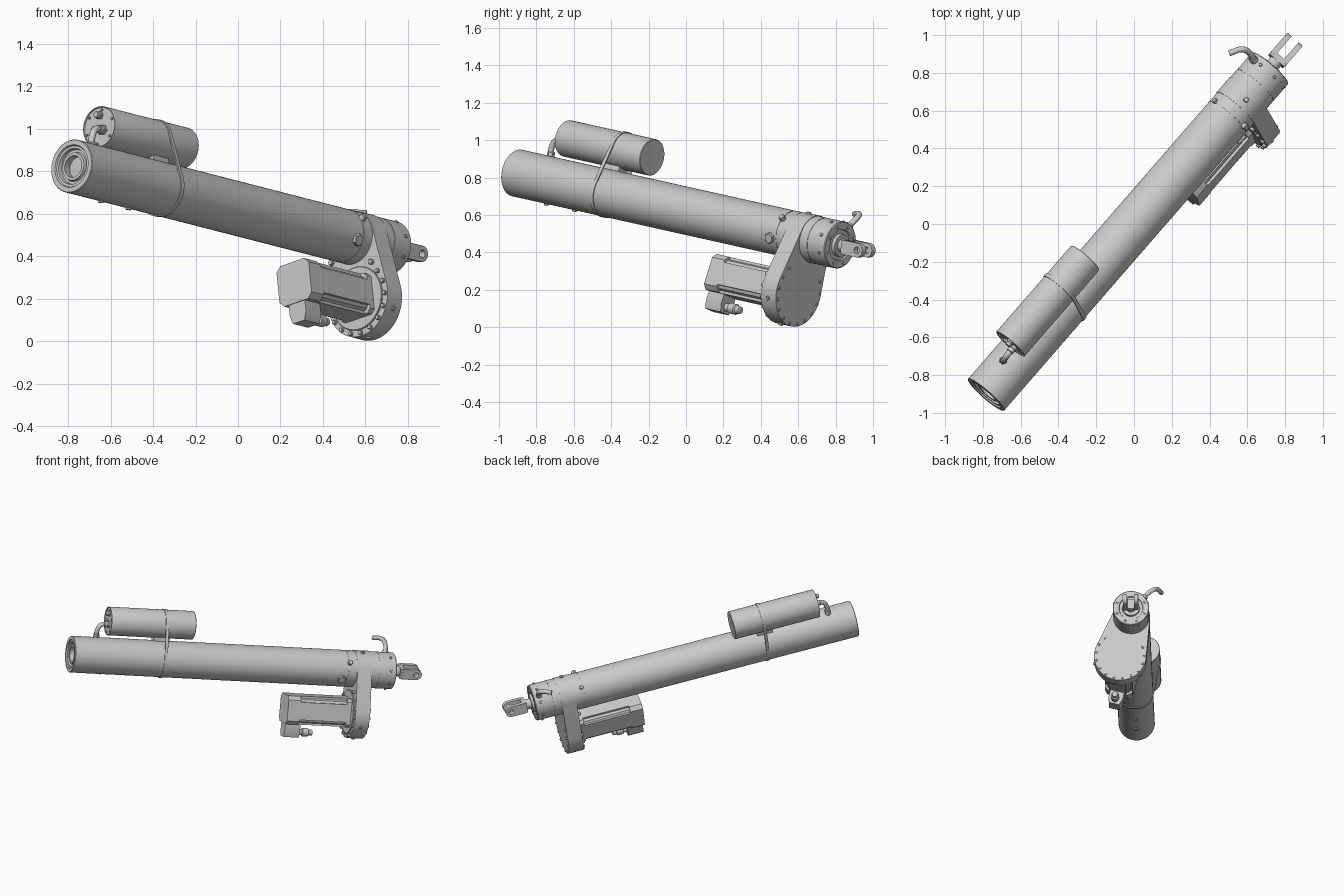
import bpy, bmesh, math
from mathutils import Vector, Matrix

if "Cube" in bpy.data.objects:
    bpy.data.objects.remove(bpy.data.objects["Cube"])

# Local frame: X = side, Y = along the cylinder axis, Z = up from the cylinder
U = Vector((0.647, 0.744, -0.166)).normalized()
S = Vector((U.y, -U.x, 0)).normalized()
N = S.cross(U)
M = Matrix.Translation((-0.784, -0.905, 0.825)) @ Matrix((S, U, N)).transposed().to_4x4()

TILT = math.atan2(0.08, 0.29)
GC = (0.08, -0.29)          # gearbox and motor centre
RC = (-0.079, 0.23)         # reservoir centre
R, RR, GR = 0.127, 0.099, 0.183


def finish(name, bm):
    bmesh.ops.remove_doubles(bm, verts=bm.verts, dist=1e-5)
    bmesh.ops.recalc_face_normals(bm, faces=bm.faces)
    me = bpy.data.meshes.new(name)
    bm.to_mesh(me)
    bm.free()
    ob = bpy.data.objects.new(name, me)
    bpy.context.collection.objects.link(ob)
    ob.matrix_world = M
    return ob


def lathe(name, prof, origin=(0, 0, 0), axis=(0, 1, 0), segs=64):
    """Revolve (distance, radius) pairs about an axis."""
    bm = bmesh.new()
    rot = Vector((0, 0, 1)).rotation_difference(Vector(axis)).to_matrix()
    rings = []
    for d, r in prof:
        rings.append([bm.verts.new(Vector(origin) + rot @ Vector(
            (r * math.cos(k * math.tau / segs), r * math.sin(k * math.tau / segs), d)))
            for k in range(segs)])
    for a, b in zip(rings, rings[1:]):
        for k in range(segs):
            j = (k + 1) % segs
            bm.faces.new((a[k], a[j], b[j], b[k]))
    for ring, (d, r) in ((rings[0], prof[0]), (rings[-1], prof[-1])):
        if r > 0:
            bm.faces.new(ring)
    return finish(name, bm)


def rod(name, p, axis, length, r, segs=16):
    c = min(0.003, r * 0.2)
    return lathe(name, [(0, r), (length - c, r), (length, r - c)], p, axis, segs)


def prism(name, pts, y0, y1, inner=None):
    """Extrude an outline in (side, up) along the axis, optionally as a ring."""
    bm = bmesh.new()
    mk = lambda ps, y: [bm.verts.new((p[0], y, p[1])) for p in ps]
    loops = [mk(pts, y0), mk(pts, y1)]
    if inner:
        loops += [mk(inner, y1), mk(inner, y0), loops[0]]
    else:
        bm.faces.new(loops[0])
        bm.faces.new(loops[1])
    for a, b in zip(loops, loops[1:]):
        for k in range(len(a)):
            j = (k + 1) % len(a)
            bm.faces.new((a[k], a[j], b[j], b[k]))
    return finish(name, bm)


def belt(c0, r0, c1, r1, n=40):
    """Outline of a taut loop around two circles."""
    dx, dy = c1[0] - c0[0], c1[1] - c0[1]
    th, al = math.atan2(dy, dx), math.acos((r0 - r1) / math.hypot(dx, dy))
    arc = lambda c, r, a, b: [(c[0] + r * math.cos(a + (b - a) * k / n),
                               c[1] + r * math.sin(a + (b - a) * k / n)) for k in range(n + 1)]
    return arc(c0, r0, th + al, th + math.tau - al) + arc(c1, r1, th - al, th + al)


def tilt(a, b):
    c, s = math.cos(TILT), math.sin(TILT)
    return (GC[0] + a * c - b * s, GC[1] + a * s + b * c)


def pipe(name, pts, r):
    cu = bpy.data.curves.new(name, 'CURVE')
    cu.dimensions, cu.bevel_depth, cu.bevel_resolution, cu.use_fill_caps = '3D', r, 4, True
    sp = cu.splines.new('BEZIER')
    sp.bezier_points.add(len(pts) - 1)
    for b, p in zip(sp.bezier_points, pts):
        b.co, b.handle_left_type, b.handle_right_type = p, 'AUTO', 'AUTO'
    ob = bpy.data.objects.new(name, cu)
    bpy.context.collection.objects.link(ob)
    ob.matrix_world = M
    bpy.ops.object.select_all(action='DESELECT')
    ob.select_set(True)
    bpy.context.view_layer.objects.active = ob
    bpy.ops.object.convert(target='MESH')


# Main cylinder with stepped, recessed tail face
lathe("main_cylinder", [(0.05, 0), (0.05, 0.052), (0.012, 0.052), (0.012, 0.066), (0.025, 0.070),
                        (0.025, 0.082), (0.008, 0.086), (0.008, 0.098), (0, 0.102), (0, R - 0.003),
                        (0.003, R), (1.975, R), (1.975, R - 0.002), (1.979, R - 0.002),
                        (1.979, R), (2.05, R), (2.05, 0)], segs=96)
# Head with end flange and rod gland
lathe("cylinder_head", [(2.05, 0), (2.05, R), (2.20, R), (2.20, R - 0.002), (2.204, R - 0.002),
                        (2.204, R), (2.322, R), (2.326, R - 0.004), (2.326, 0.085), (2.318, 0.082),
                        (2.318, 0.062), (2.338, 0.060), (2.338, 0.036), (2.39, 0.036), (2.39, 0)], segs=96)
for k in range(8):
    a = (k + 0.5) * math.tau / 8
    d = Vector((math.cos(a), 0, math.sin(a)))
    rod("head_screw", d * (R - 0.004) + Vector((0, 2.285, 0)), d, 0.011, 0.009, 12)
    rod("face_screw", d * 0.104 + Vector((0, 2.32, 0)), (0, 1, 0), 0.011, 0.008, 12)

# Clevis: base block and two rounded arms with a pin hole
base = [(-0.052, -0.036), (0.052, -0.036), (0.052, 0.036), (-0.052, 0.036)]
prism("clevis_base", base, 2.375, 2.405)
for side in (-1, 1):
    bm = bmesh.new()
    n, yc, x0, x1 = 32, 2.49, side * 0.024, side * 0.054
    outer, hole = [], []
    for k in range(n):
        a = k * math.tau / n
        c, s = math.cos(a), math.sin(a)
        if c < -0.01:
            m = max(abs(c), abs(s))
            outer.append((yc + 0.1 * c / m, 0.038 * s / m))
        else:
            outer.append((yc + 0.04 * c, 0.038 * s))
        hole.append((yc + 0.018 * c, 0.018 * s))
    loops = [[bm.verts.new((x, y, z)) for y, z in o] for o, x in
             ((outer, x0), (outer, x1), (hole, x1), (hole, x0))]
    for a, b in zip(loops, loops[1:] + loops[:1]):
        for k in range(n):
            j = (k + 1) % n
            bm.faces.new((a[k], a[j], b[j], b[k]))
    finish("clevis_arm", bm)

# Bent breather pipe on the head
rod("breather_boss", (-0.07, 2.285, 0.075), (-0.78, 0, 0.62), 0.045, 0.022)
pipe("breather_pipe", [(-0.08, 2.285, 0.085), (-0.15, 2.29, 0.143), (-0.178, 2.275, 0.158),
                       (-0.215, 2.215, 0.15)], 0.016)

# Gearbox housing: belt-shaped plate around cylinder and motor shaft
prism("gearbox_housing", belt(GC, GR, (0, 0), R + 0.003), 2.04, 2.145)
lathe("gearbox_ring", [(2.031, 0), (2.031, 0.150), (2.034, 0.153), (2.045, 0.153)], (GC[0], 0, GC[1]))
for k in range(13):
    a = -math.pi / 2 + TILT + (k - 6) * math.radians(21)
    d = Vector((math.cos(a), 0, math.sin(a)))
    c = Vector((GC[0], 0, GC[1]))
    rod("housing_bolt", c + d * 0.169 + Vector((0, 2.045, 0)), (0, -1, 0), 0.02, 0.011, 12)
    rod("housing_screw", c + d * 0.170 + Vector((0, 2.14, 0)), (0, 1, 0), 0.012, 0.008, 12)
    if k % 3 == 0:
        rod("rim_plug", c + d * (GR - 0.004) + Vector((0, 2.09, 0)), d, 0.013, 0.012, 6)
for sx, nz in ((0.142, -0.115), (-0.105, -0.12)):
    rod("housing_side_bolt", (sx, 2.045, nz), (0, -1, 0), 0.022, 0.013, 12)
rod("top_plug", (0.015, 2.09, R - 0.003), (0, 0, 1), 0.016, 0.014, 12)

# Servo motor: notched body between chamfered end pieces
def octa(h, c):
    q = [(h, h - c), (h - c, h)]
    return [tilt(*p) for i in range(4) for p in
            [(x * (1, 0, -1, 0)[i] - y * (0, 1, 0, -1)[i],
              x * (0, 1, 0, -1)[i] + y * (1, 0, -1, 0)[i]) for x, y in q]]

notch = []
for i in range(4):
    c, s = (1, 0, -1, 0)[i], (0, 1, 0, -1)[i]
    for x, y in ((0.1, 0.062), (0.086, 0.062), (0.078, 0.078), (0.062, 0.086), (0.062, 0.1)):
        notch.append(tilt(x * c - y * s, x * s + y * c))
prism("motor_body", notch, 1.66, 2.02)
prism("motor_rear_cap", octa(0.1, 0.026), 1.575, 1.665)
prism("motor_flange", octa(0.1, 0.02), 2.0, 2.035)
# Connector box and plug under the motor
box = [tilt(a, b) for a, b in ((-0.05, -0.095), (-0.05, -0.155), (-0.036, -0.195),
                               (0.036, -0.195), (0.05, -0.155), (0.05, -0.095))]
prism("connector_box", box, 1.58, 1.69)
px, pz = tilt(0, -0.16)
lathe("cable_plug", [(0, 0.022), (0.03, 0.022), (0.034, 0.029), (0.075, 0.029), (0.08, 0.022),
                     (0.105, 0.020), (0.108, 0.014)], (px, 1.685, pz), segs=24)

# Reservoir with strap, saddle and end fittings
lathe("reservoir", [(0.26, 0), (0.26, RR - 0.006), (0.254, RR - 0.004), (0.254, RR - 0.001),
                    (0.257, RR), (0.863, RR), (0.866, RR - 0.003), (0.866, 0)], (RC[0], 0, RC[1]), segs=80)
prism("strap", belt((0, 0), R + 0.005, RC, RR + 0.005), 0.645, 0.666,
      belt((0, 0), R - 0.002, RC, RR - 0.002))
prism("saddle", [(-0.078, 0.085), (-0.006, 0.115), (-0.02, 0.165), (-0.088, 0.145)], 0.59, 0.70)
for sx, nz, ln, r in ((-0.085, 0.285, 0.035, 0.016), (-0.055, 0.215, 0.04, 0.02),
                      (-0.105, 0.215, 0.02, 0.014)):
    rod("fitting_nut", (sx, 0.262, nz), (0, -1, 0), 0.018, r * 1.25, 6)
    rod("fitting", (sx, 0.262, nz), (0, -1, 0), ln, r)
for k in range(6):
    a = k * math.tau / 6 + 0.5
    rod("cap_screw", (RC[0] + 0.082 * math.cos(a), 0.262, RC[1] + 0.082 * math.sin(a)),
        (0, -1, 0), 0.01, 0.006, 8)
pipe("transfer_elbow", [(-0.055, 0.24, 0.215), (-0.053, 0.2, 0.208), (-0.05, 0.182, 0.18),
                        (-0.05, 0.18, 0.108)], 0.016)
rod("elbow_nut", (-0.05, 0.18, 0.105), (0, 0, 1), 0.04, 0.021, 6)

# Plugs on the cylinder wall
rod("side_plug", (R - 0.006, 1.937, -0.025), (0.98, 0, -0.2), 0.02, 0.03, 6)
rod("side_plug", (0.092, 1.985, 0.08), (0.76, 0, 0.65), 0.03, 0.017, 12)
rod("side_plug", (-0.1, 1.985, 0.07), (-0.82, 0, 0.57), 0.016, 0.014, 12)
for y in (0.236, 0.437):
    rod("drain_plug", (0, y, -R + 0.003), (0, 0, -1), 0.012, 0.014, 12)

# Smooth shading with sharp edges kept
bpy.ops.object.select_all(action='DESELECT')
for ob in bpy.context.scene.objects:
    if ob.type == 'MESH':
        ob.select_set(True)
        bpy.context.view_layer.objects.active = ob
bpy.ops.object.shade_smooth_by_angle(angle=math.radians(30))
